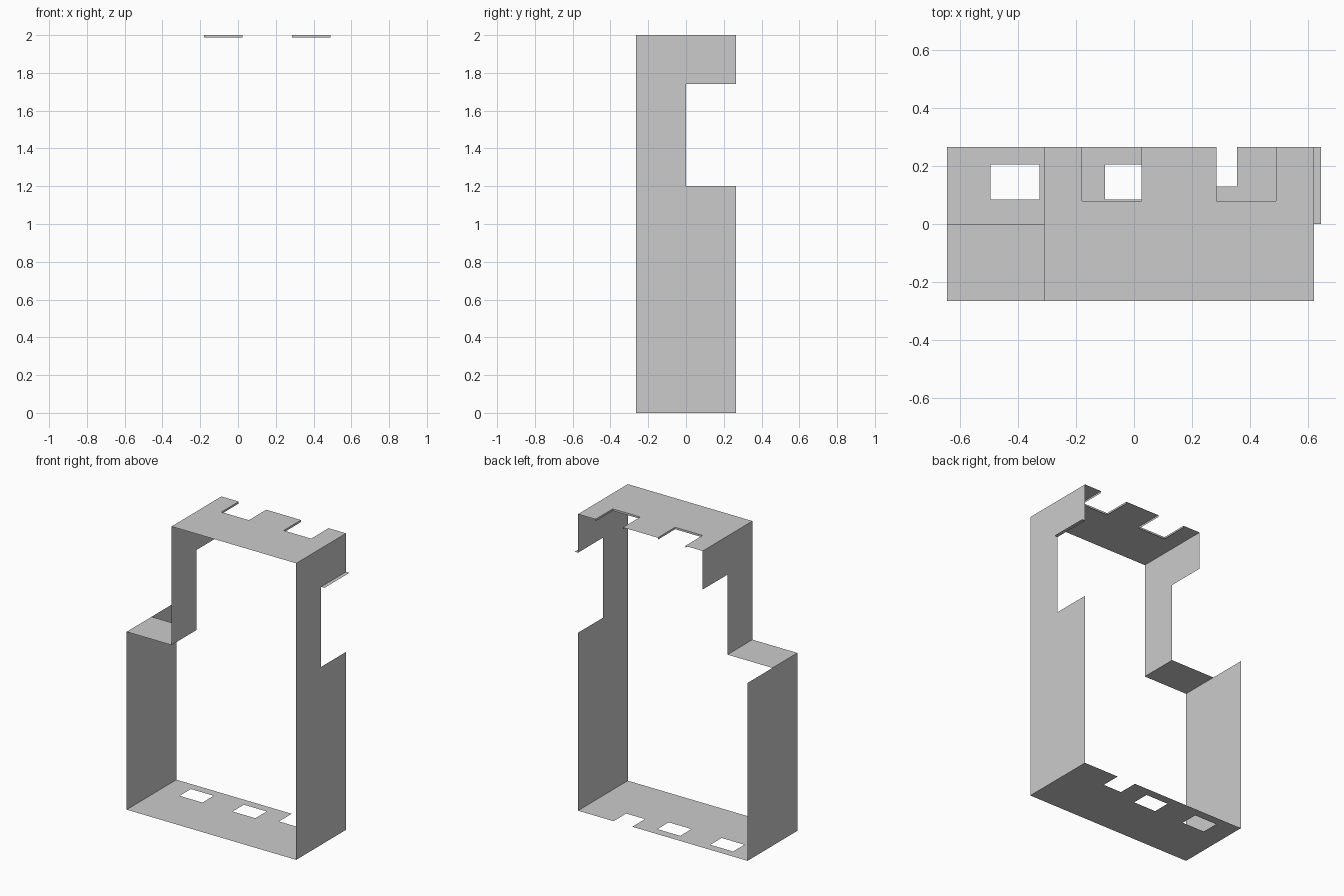
import bpy, bmesh
from mathutils import Vector

if "Cube" in bpy.data.objects:
    bpy.data.objects.remove(bpy.data.objects["Cube"])

XL, XS, XR = -0.645, -0.31, 0.62      # left wall, stepped-in wall, right wall
Y0, Y1 = -0.265, 0.265                # front and back edges
Z_STEP, Z_NOTCH, Z_TOP = 1.20, 1.74, 2.0


def sheet(name, axis, level, u, v, normal, holes=()):
    """Flat rectangular sheet at 'level' on an axis, with rectangular cut-outs.
    u, v are spans along the two other axes (in x, y, z order)."""
    def place(a, b):
        p = [a, b]
        p.insert(axis, level)
        return p
    us = sorted({*u, *(h[i] for h in holes for i in (0, 1))})
    vs = sorted({*v, *(h[i] for h in holes for i in (2, 3))})
    bm = bmesh.new()
    grid = [[bm.verts.new(place(a, b)) for b in vs] for a in us]
    for i in range(len(us) - 1):
        for j in range(len(vs) - 1):
            cu, cv = (us[i] + us[i + 1]) / 2, (vs[j] + vs[j + 1]) / 2
            if any(a < cu < b and c < cv < d for a, b, c, d in holes):
                continue
            f = bm.faces.new((grid[i][j], grid[i + 1][j],
                              grid[i + 1][j + 1], grid[i][j + 1]))
            f.normal_update()
            if f.normal.dot(Vector(normal)) < 0:
                f.normal_flip()
    bmesh.ops.delete(bm, geom=[w for w in bm.verts if not w.link_faces],
                     context='VERTS')
    mesh = bpy.data.meshes.new(name)
    bm.to_mesh(mesh)
    bm.free()
    obj = bpy.data.objects.new(name, mesh)
    bpy.context.collection.objects.link(obj)
    return obj


# Floor with two windows and an open slot at the back
sheet("floor_panel", 2, 0, (XL, XR), (Y0, Y1), (0, 0, -1),
      [(-0.495, -0.325, 0.085, 0.205), (-0.10, 0.07, 0.085, 0.205),
       (0.215, 0.355, 0.13, Y1)])

# Side walls; the upper ones are cut away behind the middle
side_notch = [(0, Y1, Z_STEP, Z_NOTCH)]
sheet("left_lower_wall", 0, XL, (Y0, Y1), (0, Z_STEP), (-1, 0, 0))
sheet("left_upper_wall", 0, XS, (Y0, Y1), (Z_STEP, Z_TOP), (-1, 0, 0), side_notch)
sheet("right_wall", 0, XR, (Y0, Y1), (0, Z_TOP), (1, 0, 0), side_notch)

# Shoulder over the front half of the left side
sheet("left_shoulder", 2, Z_STEP, (XL, XS), (Y0, 0), (0, 0, 1))

# Narrow ledge along the lower edge of the upper right wall
sheet("right_ledge", 2, Z_NOTCH, (XR, -XL), (0, Y1), (0, 0, 1))

# Roof with two slots open to the back
slots = [(-0.18, 0.025), (0.285, 0.49)]
sheet("roof_panel", 2, Z_TOP, (XS, XR), (Y0, Y1), (0, 0, 1),
      [(a, b, 0.08, Y1) for a, b in slots])

# Short lips hanging from the slot edges
lip = (Z_TOP - 0.013, Z_TOP)
for a, b in slots:
    sheet("slot_lip_front", 1, 0.08, (a, b), lip, (0, 1, 0))
    sheet("slot_lip_left", 0, a, (0.08, Y1), lip, (1, 0, 0))
    sheet("slot_lip_right", 0, b, (0.08, Y1), lip, (-1, 0, 0))
